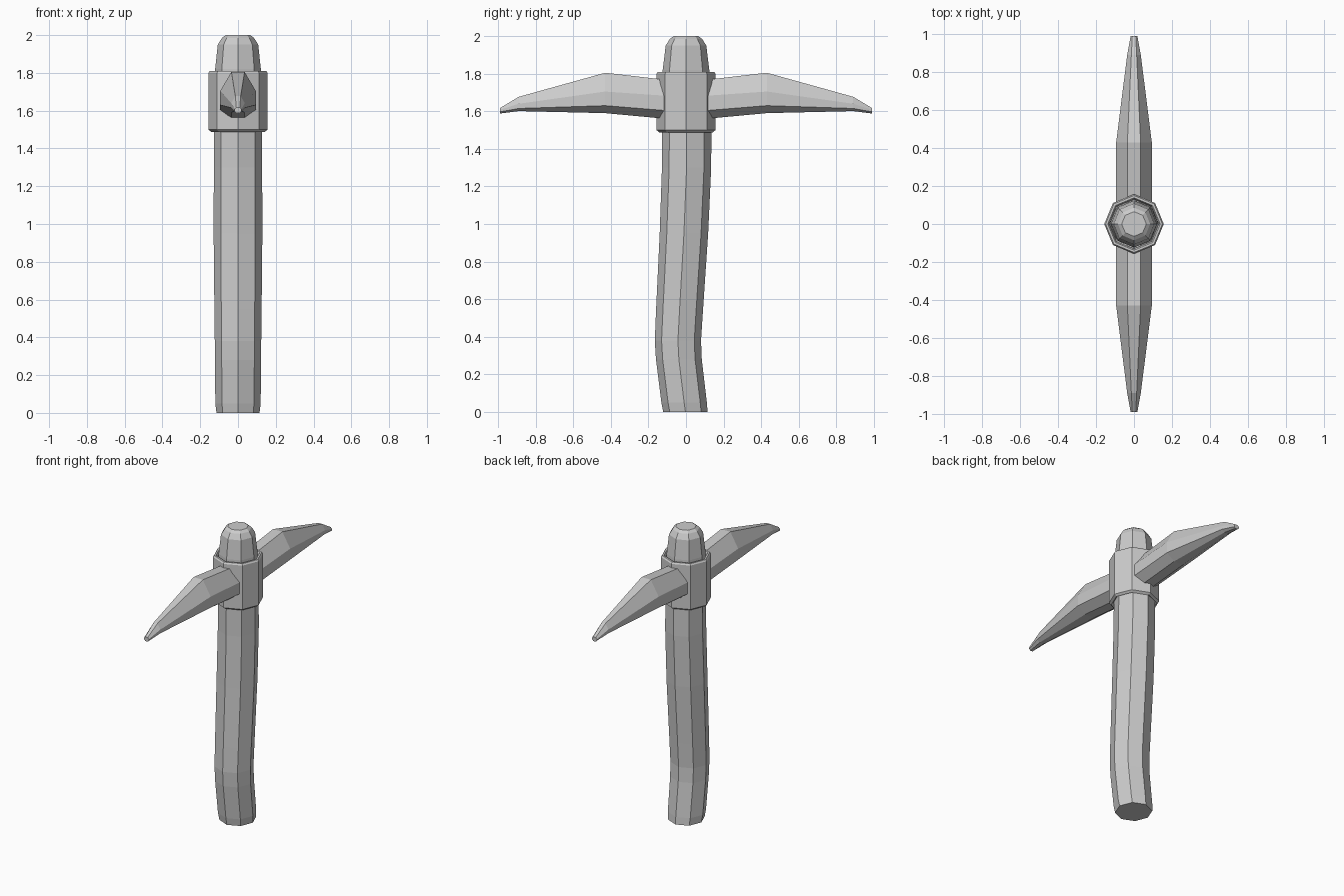
import bpy, bmesh, math

if "Cube" in bpy.data.objects:
    bpy.data.objects.remove(bpy.data.objects["Cube"])

def loft(name, rings, cap=True, closed=False):
    """Skin a list of equal-length vertex rings into one object."""
    bm = bmesh.new()
    loops = [[bm.verts.new(p) for p in ring] for ring in rings]
    n = len(loops[0])
    pairs = list(zip(loops, loops[1:]))
    if closed:
        pairs.append((loops[-1], loops[0]))
    for a, b in pairs:
        for i in range(n):
            j = (i + 1) % n
            bm.faces.new((a[i], a[j], b[j], b[i]))
    if cap and not closed:
        bm.faces.new(loops[0][::-1])
        bm.faces.new(loops[-1])
    bmesh.ops.recalc_face_normals(bm, faces=bm.faces)
    mesh = bpy.data.meshes.new(name)
    bm.to_mesh(mesh)
    bm.free()
    obj = bpy.data.objects.new(name, mesh)
    bpy.context.collection.objects.link(obj)
    return obj

def octagon(z, y, rx, ry):
    return [(rx * math.cos(i * math.pi / 4), y + ry * math.sin(i * math.pi / 4), z)
            for i in range(8)]

# Handle: bent octagonal shaft with a domed top (z, centre y, x radius, y radius)
handle_sections = [
    (0.00, -0.003, 0.114, 0.118), (0.05, -0.010, 0.120, 0.121),
    (0.28, -0.038, 0.122, 0.122), (0.38, -0.043, 0.123, 0.123),
    (0.55, -0.034, 0.125, 0.125), (0.95, -0.011, 0.129, 0.129),
    (1.30, 0.003, 0.128, 0.131), (1.49, 0.004, 0.126, 0.131),
    (1.82, 0.000, 0.121, 0.124), (1.95, 0.000, 0.107, 0.108),
    (1.985, 0.000, 0.085, 0.086), (2.00, 0.000, 0.065, 0.065),
]
loft("handle", [octagon(*s) for s in handle_sections])

# Collar: octagonal sleeve with chamfered rims (z, radius)
collar_profile = [(1.50, 0.130), (1.488, 0.142), (1.50, 0.157), (1.80, 0.157),
                  (1.81, 0.150), (1.81, 0.138), (1.795, 0.130)]
loft("collar", [octagon(z, 0, r, r) for z, r in collar_profile], closed=True)

# Pick: tapering eight-sided arm, mirrored to the other side
# (y, half width, half flat, top z, upper side z, lower side z, bottom z)
pick_sections = [
    (0.00, 0.094, 0.035, 1.755, 1.675, 1.595, 1.550),
    (0.43, 0.094, 0.035, 1.805, 1.705, 1.630, 1.590),
    (0.89, 0.036, 0.014, 1.677, 1.640, 1.615, 1.601),
    (0.99, 0.018, 0.009, 1.617, 1.608, 1.597, 1.588),
]

def pick_ring(y, w, f, top, up, low, bottom):
    return [(f, y, top), (w, y, up), (w, y, low), (f, y, bottom),
            (-f, y, bottom), (-w, y, low), (-w, y, up), (-f, y, top)]

pick = loft("pick_head", [pick_ring(*s) for s in pick_sections])
# open the root so the mirrored halves weld into one solid
bm = bmesh.new()
bm.from_mesh(pick.data)
root = [f for f in bm.faces if all(abs(v.co.y) < 1e-6 for v in f.verts)]
bmesh.ops.delete(bm, geom=root, context='FACES_ONLY')
bm.to_mesh(pick.data)
bm.free()
mirror = pick.modifiers.new("mirror", 'MIRROR')
mirror.use_axis = (False, True, False)
